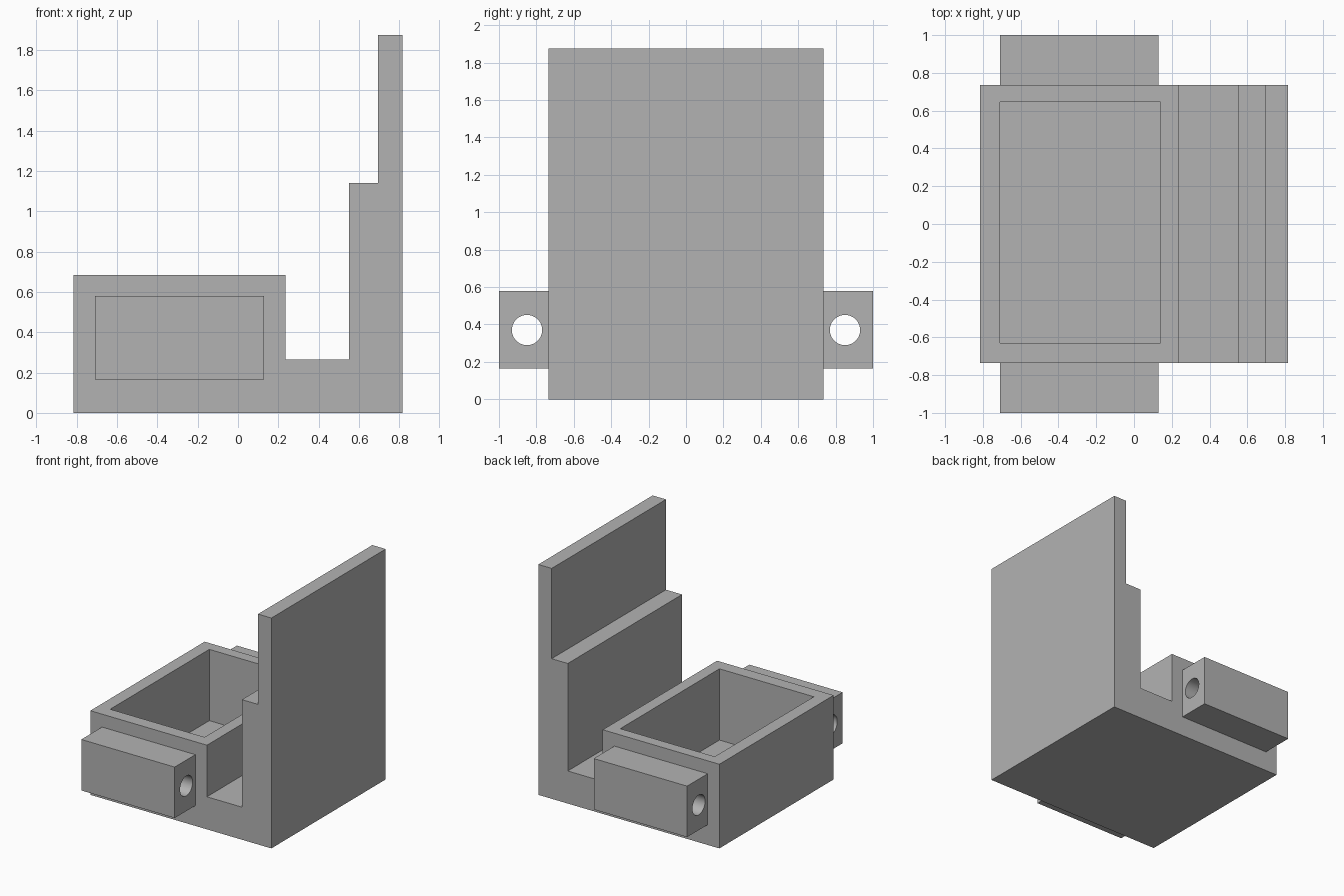
import bpy, bmesh, math
from mathutils import Matrix

if "Cube" in bpy.data.objects:
    bpy.data.objects.remove(bpy.data.objects["Cube"])

grey = bpy.data.materials.new("plain grey")
grey.diffuse_color = (0.45, 0.45, 0.45, 1)
grey.use_nodes = True
grey.node_tree.nodes["Principled BSDF"].inputs["Base Color"].default_value = grey.diffuse_color


def make_object(name, bm):
    bmesh.ops.recalc_face_normals(bm, faces=bm.faces[:])
    mesh = bpy.data.meshes.new(name)
    bm.to_mesh(mesh)
    bm.free()
    mesh.materials.append(grey)
    ob = bpy.data.objects.new(name, mesh)
    bpy.context.collection.objects.link(ob)
    return ob


def extrude_profile(name, points, y0, y1):
    """Solid made from an x-z outline pulled along y."""
    bm = bmesh.new()
    face = bm.faces.new([bm.verts.new((x, y0, z)) for x, z in points])
    out = bmesh.ops.extrude_face_region(bm, geom=[face])
    moved = [g for g in out["geom"] if isinstance(g, bmesh.types.BMVert)]
    bmesh.ops.translate(bm, verts=moved, vec=(0, y1 - y0, 0))
    return make_object(name, bm)


def block(name, x0, x1, y0, y1, z0, z1):
    return extrude_profile(name, [(x0, z0), (x1, z0), (x1, z1), (x0, z1)], y0, y1)


def combine(target, tool, operation):
    """Apply a boolean and remove the helper."""
    mod = target.modifiers.new("combine", 'BOOLEAN')
    mod.operation = operation
    mod.solver = 'EXACT'
    mod.object = tool
    tool.hide_render = True
    bpy.context.view_layer.objects.active = target
    bpy.ops.object.modifier_apply(modifier=mod.name)
    bpy.data.objects.remove(tool)


# Body: box front, channel and stepped back plate in one outline
body = extrude_profile("holder_body", [
    (-0.815, 0), (0.815, 0), (0.815, 1.875), (0.695, 1.875), (0.695, 1.14),
    (0.55, 1.14), (0.55, 0.265), (0.235, 0.265), (0.235, 0.685), (-0.815, 0.685),
], -0.735, 0.735)

# Side lugs, each with a round hole along x
for side in (-1, 1):
    y0, y1 = sorted((side * 0.70, side * 1.0))
    lug = block("side_lug", -0.71, 0.13, y0, y1, 0.165, 0.58)
    combine(body, lug, 'UNION')
    bm = bmesh.new()
    bmesh.ops.create_cone(
        bm, cap_ends=True, segments=48, radius1=0.081, radius2=0.081, depth=0.9,
        matrix=Matrix.Translation((-0.29, side * 0.85, 0.37))
        @ Matrix.Rotation(math.pi / 2, 4, 'Y'))
    combine(body, make_object("lug_hole", bm), 'DIFFERENCE')

# Open pocket in the box
combine(body, block("pocket", -0.71, 0.14, -0.63, 0.645, 0.105, 0.8), 'DIFFERENCE')

# Smooth only the round holes
bpy.ops.object.select_all(action='DESELECT')
body.select_set(True)
bpy.context.view_layer.objects.active = body
bpy.ops.object.shade_smooth_by_angle(angle=math.radians(30))
